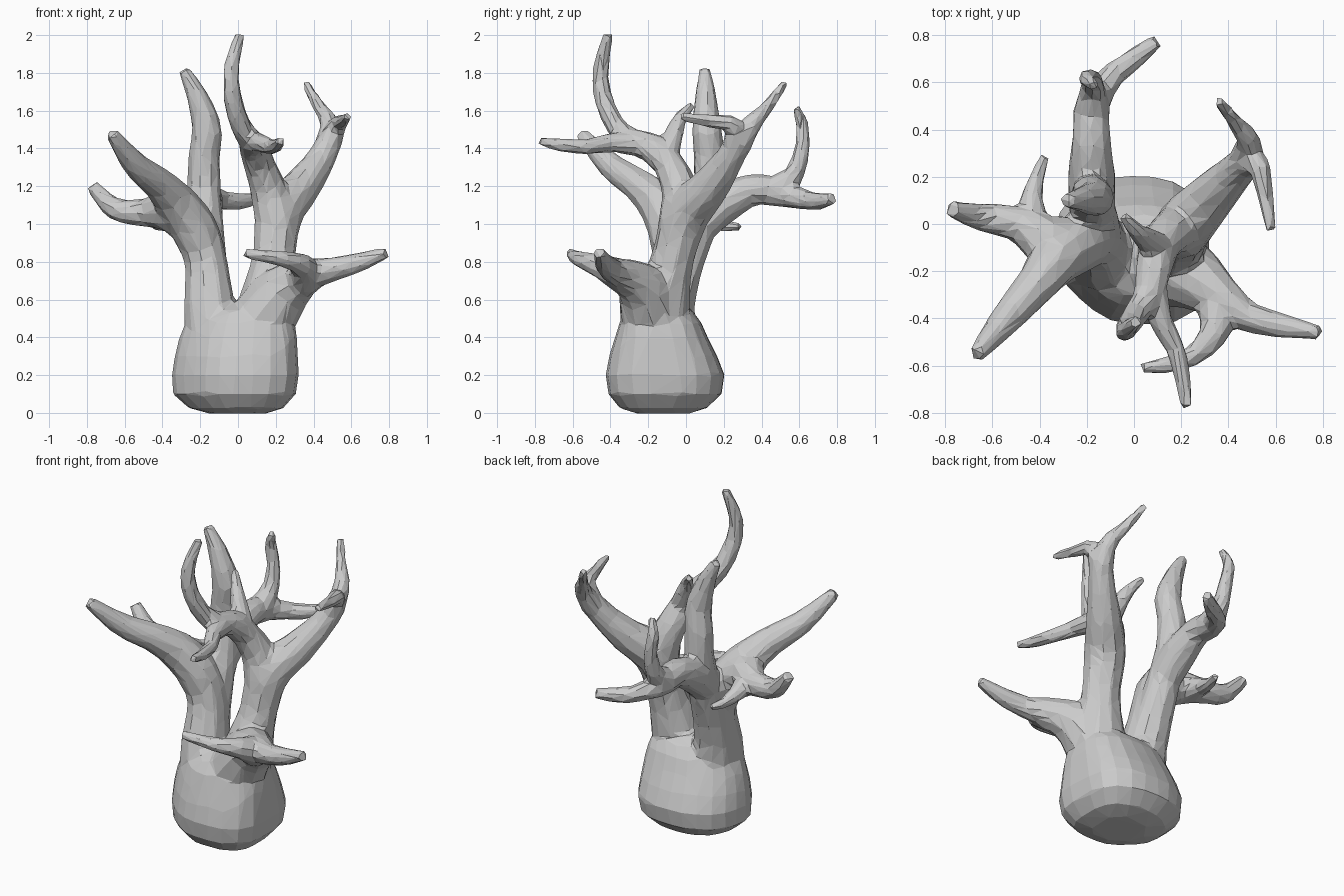
import bpy, bmesh, math
from mathutils import Vector

bm = bmesh.new()


def skin(rings):
    """Close a list of point rings into a solid shell."""
    vs = [[bm.verts.new(p) for p in r] for r in rings]
    n = len(vs[0])
    faces = [bm.faces.new((a[i], a[(i + 1) % n], b[(i + 1) % n], b[i]))
             for a, b in zip(vs, vs[1:]) for i in range(n)]
    faces += [bm.faces.new(vs[0]), bm.faces.new(vs[-1])]
    bmesh.ops.recalc_face_normals(bm, faces=faces)


def spline(pts, steps=4):
    """Catmull-Rom through (x, y, z, radius) points."""
    p = [Vector(q) for q in pts]
    p = [2 * p[0] - p[1]] + p + [2 * p[-1] - p[-2]]
    out = []
    for a, b, c, d in zip(p, p[1:], p[2:], p[3:]):
        for s in range(steps):
            t = s / steps
            out.append(0.5 * (2 * b + (c - a) * t + (2 * a - 5 * b + 4 * c - d) * t * t
                              + (3 * b - a - 3 * c + d) * t ** 3))
    return out + [p[-2]]


def branch(*pts, sides=10):
    path = spline(pts)
    rings, u = [], None
    for i, q in enumerate(path):
        t = (path[min(i + 1, len(path) - 1)].xyz - path[max(i - 1, 0)].xyz).normalized()
        u = t.orthogonal() if u is None else u - t * u.dot(t)
        u.normalize()
        v = t.cross(u)
        rings.append([q.xyz + q.w * (math.cos(k * math.tau / sides) * u
                                     + math.sin(k * math.tau / sides) * v) for k in range(sides)])
    skin(rings)


# swollen base: centre x, centre y, z, half width, half depth; corners bulge unevenly
base = [(.0, -.12, -.004, .15, .14), (-.01, -.12, .025, .25, .23), (-.02, -.11, .1, .325, .30),
        (-.015, -.11, .2, .335, .315), (-.01, -.12, .3, .325, .285), (0, -.13, .4, .31, .245),
        (.01, -.135, .48, .285, .215), (.02, -.135, .54, .23, .17), (.03, -.13, .58, .13, .1)]
bulge = (.10, .04, -.08, .16)


def base_ring(cx, cy, z, rx, ry, n=24):
    pts = []
    for k in range(n):
        a = k * math.tau / n
        f = 1 + bulge[k * 4 // n] * math.sin(2 * a) ** 2
        pts.append((cx + f * rx * math.cos(a), cy + f * ry * math.sin(a), z))
    return pts


skin([base_ring(*b) for b in base])

# left trunk with its forward limb, side limb and twig
branch((-.11, -.14, .38, .18), (-.15, -.12, .56, .14), (-.17, -.07, .8, .115), (-.23, -.08, .97, .125),
       (-.32, -.14, 1.1, .115), (-.41, -.25, 1.205, .09), (-.54, -.4, 1.31, .07), (-.67, -.555, 1.48, .037))
branch((-.24, -.08, 1.0, .11), (-.37, -.07, 1.07, .11), (-.49, .0, 1.06, .078),
       (-.65, .03, 1.08, .06), (-.775, .065, 1.205, .037))
branch((-.41, -.07, 1.06, .09), (-.435, .08, 1.03, .055), (-.41, .2, .99, .034), (-.375, .29, .985, .022))

# back trunk with upright limb, rear limb and upturned horn
branch((-.12, -.1, .4, .17), (-.15, -.08, .56, .13), (-.165, -.03, .75, .115), (-.175, .06, .98, .1),
       (-.18, .12, 1.18, .09), (-.18, .125, 1.35, .085), (-.165, .11, 1.5, .08),
       (-.21, .105, 1.66, .06), (-.285, .1, 1.82, .032))
branch((-.175, .05, .98, .1), (-.18, .19, 1.1, .105), (-.18, .35, 1.18, .085), (-.175, .5, 1.165, .075),
       (-.1, .62, 1.13, .055), (0, .7, 1.12, .047), (.1, .775, 1.135, .033))
branch((-.18, .46, 1.17, .085), (-.175, .57, 1.26, .055), (-.18, .615, 1.4, .042),
       (-.2, .615, 1.52, .036), (-.17, .585, 1.62, .024))

# right trunk running to the outer fork
branch((.12, -.15, .38, .18), (.155, -.13, .58, .155), (.19, -.07, .82, .115), (.22, 0, 1.05, .125),
       (.33, .12, 1.19, .105), (.43, .22, 1.33, .08), (.495, .29, 1.46, .067))
branch((.47, .27, 1.4, .07), (.485, .35, 1.53, .052), (.43, .43, 1.62, .036), (.355, .525, 1.75, .024))
branch((.47, .26, 1.4, .07), (.525, .25, 1.52, .05), (.555, .13, 1.545, .036), (.58, -.03, 1.57, .024))

# inner limb with twig, tall horn and forward tine
branch((.21, -.03, 1.0, .12), (.165, -.03, 1.17, .1), (.115, -.09, 1.31, .085), (.085, -.18, 1.4, .08),
       (.06, -.3, 1.45, .065), (.01, -.38, 1.53, .055), (-.03, -.44, 1.68, .05),
       (-.035, -.45, 1.83, .042), (.012, -.41, 2.01, .028))
branch((.11, -.12, 1.34, .08), (.06, -.07, 1.46, .055), (.01, -.03, 1.56, .038), (-.045, .035, 1.63, .024))
branch((.07, -.23, 1.42, .07), (.11, -.4, 1.43, .052), (.175, -.53, 1.41, .042),
       (.205, -.65, 1.415, .036), (.225, -.78, 1.44, .026))

# low front limb and its two tines
branch((.1, -.17, .45, .18), (.24, -.22, .64, .145), (.37, -.315, .725, .095), (.48, -.39, .755, .068),
       (.62, -.43, .79, .055), (.79, -.46, .85, .032))
branch((.35, -.31, .71, .1), (.345, -.45, .775, .068), (.26, -.55, .81, .047),
       (.15, -.595, .83, .036), (.03, -.61, .845, .027))

me = bpy.data.meshes.new("branching_trunk")
bm.to_mesh(me)
bm.free()
trunk = bpy.data.objects.new("branching_trunk", me)
bpy.context.collection.objects.link(trunk)

# fuse the limbs, soften the forks, then reduce to irregular flat facets
fuse = trunk.modifiers.new("fuse", 'REMESH')
fuse.mode = 'VOXEL'
fuse.voxel_size = 0.014
soft = trunk.modifiers.new("soften", 'SMOOTH')
soft.factor = 0.5
soft.iterations = 9
facet = trunk.modifiers.new("facet", 'DECIMATE')
facet.ratio = 0.035
